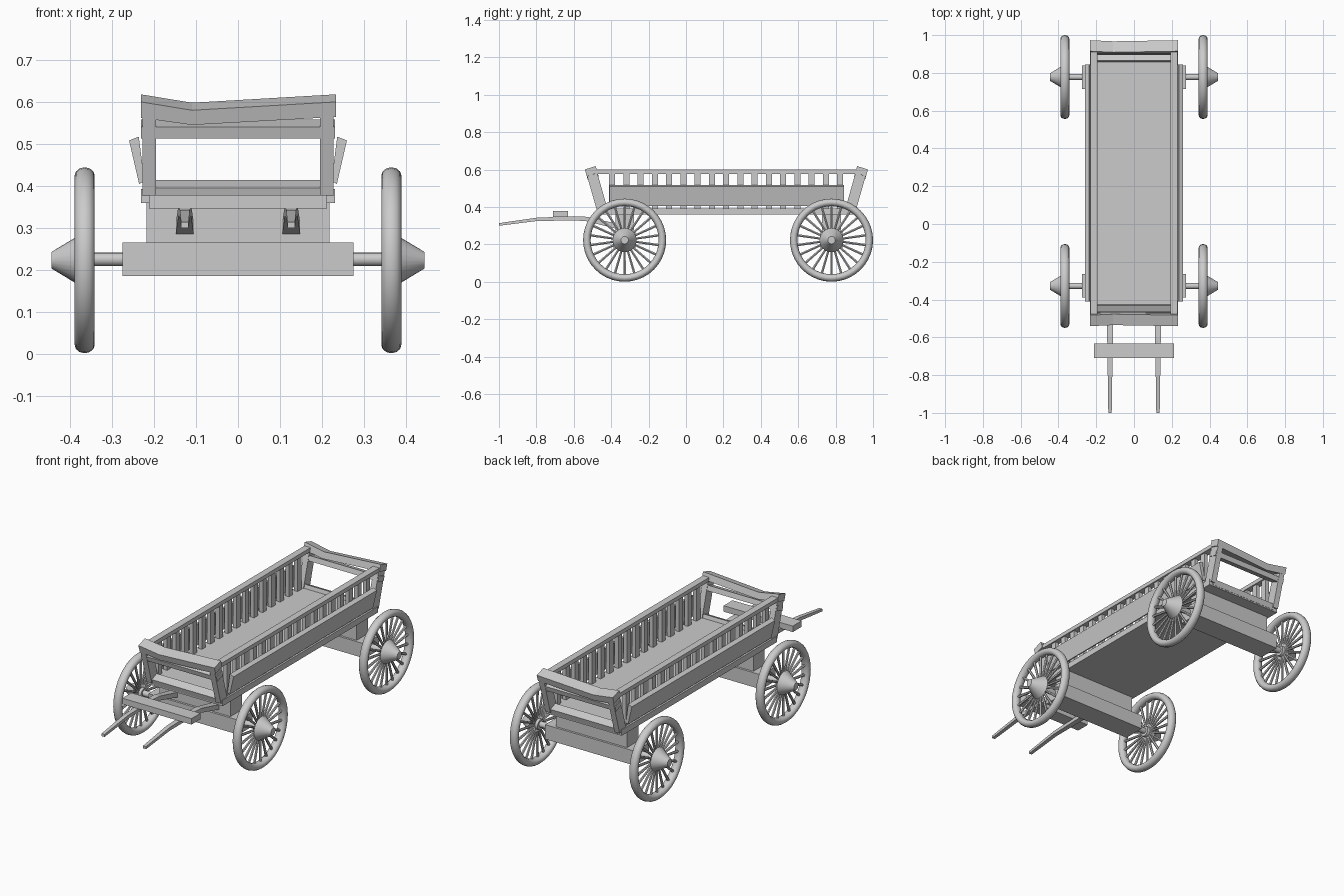
import bpy, bmesh, math
from mathutils import Matrix, Vector

if "Cube" in bpy.data.objects:
    bpy.data.objects.remove(bpy.data.objects["Cube"])

FRONT_Y, REAR_Y, HUB_Z = -0.328, 0.778, 0.223
MID_Y = 0.216          # plane about which the bed ends mirror


def finish(name, bm, smooth=False):
    bmesh.ops.recalc_face_normals(bm, faces=bm.faces)
    me = bpy.data.meshes.new(name)
    bm.to_mesh(me)
    bm.free()
    ob = bpy.data.objects.new(name, me)
    bpy.context.collection.objects.link(ob)
    if smooth:
        bpy.ops.object.select_all(action='DESELECT')
        ob.select_set(True)
        bpy.context.view_layer.objects.active = ob
        bpy.ops.object.shade_smooth_by_angle(angle=math.radians(40))
    return ob


def add_loft(bm, sections):
    """Skin a row of equal-sized cross-sections and cap both ends."""
    rings = [[bm.verts.new(p) for p in s] for s in sections]
    n = len(rings[0])
    for a, b in zip(rings, rings[1:]):
        for i in range(n):
            j = (i + 1) % n
            bm.faces.new((a[i], a[j], b[j], b[i]))
    bm.faces.new(rings[0])
    bm.faces.new(rings[-1])


def add_box(bm, x0, x1, y0, y1, z0, z1):
    add_loft(bm, [[(x, y0, z0), (x, y1, z0), (x, y1, z1), (x, y0, z1)] for x in (x0, x1)])


def box(name, *lim):
    bm = bmesh.new()
    add_box(bm, *lim)
    return finish(name, bm)


def lathe(bm, profile, n):
    """Revolve (x, radius) points round the x axis."""
    add_loft(bm, [[(x, r * math.cos(2 * math.pi * i / n), r * math.sin(2 * math.pi * i / n))
                   for i in range(n)] for x, r in profile])


# Wheels: rim, spokes and hub, built once per corner
def wheel(name, side, y):
    place = Matrix.Translation((0.366 * side, y, HUB_Z)) @ Matrix.Diagonal((side, 1, 1, 1))
    bm = bmesh.new()
    n, m = 40, 12
    rim = [[bm.verts.new((0.024 * math.sin(2 * math.pi * j / m),
                          (0.202 + 0.02 * math.cos(2 * math.pi * j / m)) * math.cos(2 * math.pi * i / n),
                          (0.202 + 0.02 * math.cos(2 * math.pi * j / m)) * math.sin(2 * math.pi * i / n)))
            for j in range(m)] for i in range(n)]
    for i in range(n):
        for j in range(m):
            a, b = rim[i], rim[(i + 1) % n]
            bm.faces.new((a[j], a[(j + 1) % m], b[(j + 1) % m], b[j]))
    bm.transform(place)
    finish(name + "_rim", bm, True)

    bm = bmesh.new()
    for k in range(22):
        rot = Matrix.Rotation(2 * math.pi * k / 22, 3, 'X')
        add_loft(bm, [[rot @ Vector((w * math.cos(q * math.pi / 3), w * math.sin(q * math.pi / 3), r))
                       for q in range(6)] for r, w in ((0.02, 0.006), (0.19, 0.0075))])
    bm.transform(place)
    finish(name + "_spokes", bm)

    bm = bmesh.new()
    lathe(bm, [(-0.02, 0.028), (0.005, 0.03), (0.006, 0.064), (0.079, 0.02)], 24)
    bm.transform(place)
    finish(name + "_hub", bm, True)


# Running gear: axle rod, axle beam and bolster front and rear
for end, y in (("front", FRONT_Y), ("rear", REAR_Y)):
    for sname, side in (("left", -1), ("right", 1)):
        wheel(f"{end}_{sname}_wheel", side, y)
    bm = bmesh.new()
    lathe(bm, [(-0.37, 0.016), (0.37, 0.016)], 16)
    bm.transform(Matrix.Translation((0, y, HUB_Z + 0.002)))
    finish(end + "_axle", bm, True)
    box(end + "_axle_beam", -0.276, 0.276, y - 0.062, y + 0.062, 0.185, 0.265)
    box(end + "_bolster", -0.218, 0.218, y - 0.05, y + 0.05, 0.265, 0.362)

# Bed floor
box("floor", -0.232, 0.232, -0.465, 0.895, 0.36, 0.393)

# Sides: slats, top rail and flared side board
for sname, s in (("left", -1), ("right", 1)):
    bm = bmesh.new()
    for k in range(17):
        y = -0.395 + k * 0.0762
        add_box(bm, s * 0.2, s * 0.222, y - 0.0165, y + 0.0165, 0.39, 0.582)
    finish(sname + "_slats", bm)
    box(sname + "_top_rail", s * 0.192, s * 0.23, -0.49, 0.92, 0.578, 0.6)
    bm = bmesh.new()
    add_loft(bm, [[(s * 0.223, y, 0.412), (s * 0.236, y, 0.405),
                   (s * 0.26, y, 0.509), (s * 0.237, y, 0.518)] for y in (-0.41, 0.845)])
    finish(sname + "_side_board", bm)


# Ends: leaning frames; cross-section at x between heights z0 and z1
def leaning(x, z0, z1, inset=0.0):
    pts = []
    for z, out in ((z0, 1), (z0, -1), (z1, -1), (z1, 1)):
        y = -0.452 - 0.285 * (z - 0.4) - out * (0.029 - inset)
        pts.append((x, y, z - 0.009 * out))
    return pts


def end_part(name, sections):
    for end in ("front", "rear"):
        bm = bmesh.new()
        add_loft(bm, sections)
        if end == "rear":
            for v in bm.verts:
                v.co.y = 2 * MID_Y - v.co.y
        finish(f"{end}_{name}", bm)


for sname, s in (("left", -1), ("right", 1)):
    end_part(sname + "_post", [leaning(s * x, 0.385, 0.595, 0.002) for x in (0.196, 0.228)])
end_part("sill", [leaning(x, 0.375, 0.405, 0.008) for x in (-0.21, 0.21)])
end_part("cross_rail", [leaning(x, 0.523, 0.55, 0.004) for x in (-0.232, 0.232)])
end_part("crooked_top_plank", [leaning(-0.232, 0.572, 0.61), leaning(-0.11, 0.555, 0.59),
                               leaning(0.234, 0.574, 0.61)])

# Bent draft shafts and their cross bar
path = [(-1.0, 0.307, 0.009, 0.007), (-0.8, 0.334, 0.012, 0.009), (-0.6, 0.34, 0.015, 0.011),
        (-0.53, 0.336, 0.016, 0.012), (-0.36, 0.295, 0.022, 0.014)]
for sname, s in (("left", -1), ("right", 1)):
    bm = bmesh.new()
    add_loft(bm, [[(s * 0.127 - w, y, z - h), (s * 0.127 + w, y, z - h),
                   (s * 0.127 + w, y, z + h), (s * 0.127 - w, y, z + h)] for y, z, w, h in path])
    finish(sname + "_shaft", bm)
box("shaft_cross_bar", -0.212, 0.212, -0.71, -0.632, 0.346, 0.379)
